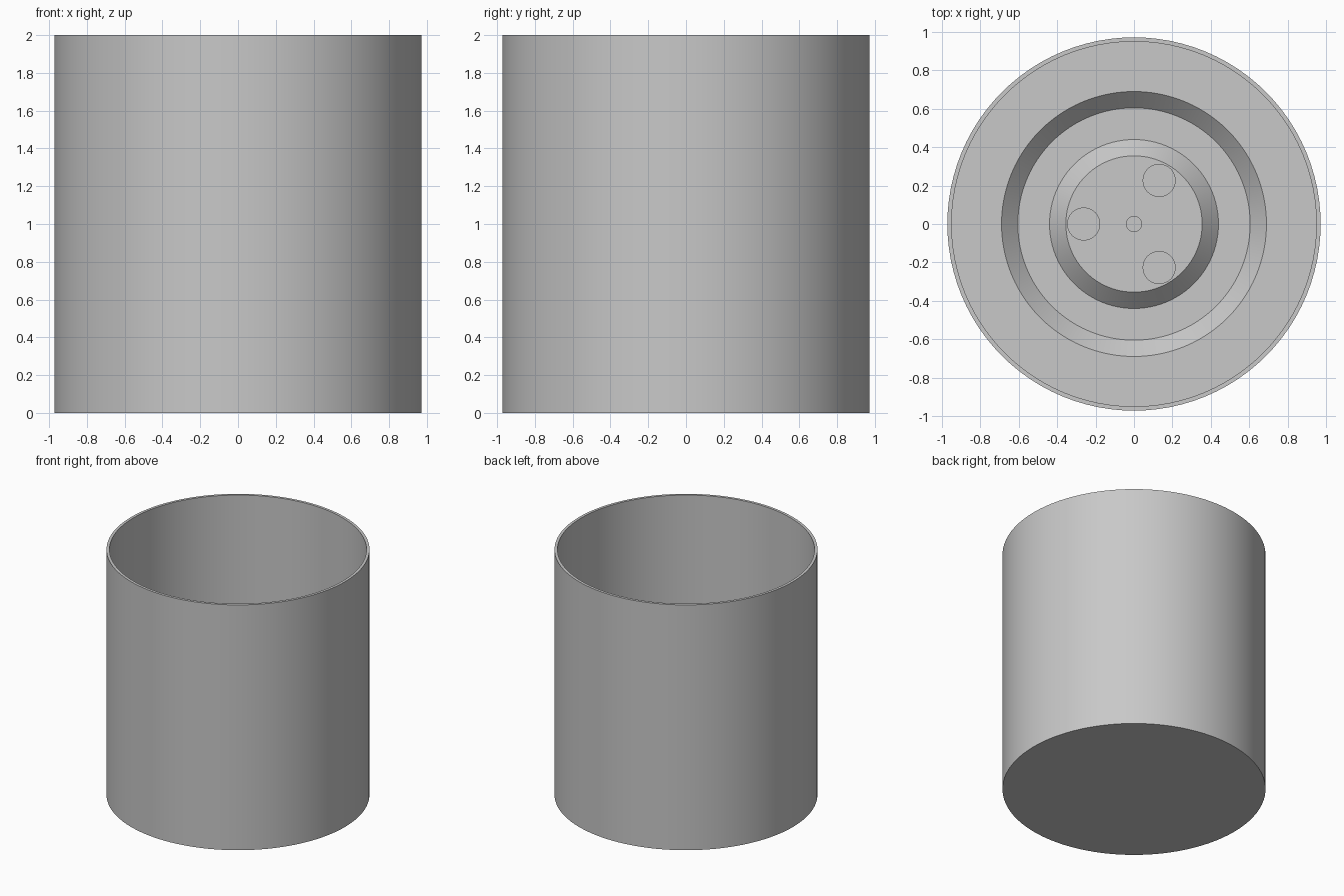
import bpy, bmesh, math

if "Cube" in bpy.data.objects:
    bpy.data.objects.remove(bpy.data.objects["Cube"])

SEG = 96
FLOOR = 0.11      # inner floor height
TROUGH = 0.025    # bottom of the annular groove

grey = bpy.data.materials.new("plain grey")
grey.diffuse_color = (0.58, 0.58, 0.58, 1)
grey.use_nodes = True
grey.node_tree.nodes["Principled BSDF"].inputs["Base Color"].default_value = grey.diffuse_color


def finish(obj):
    obj.data.materials.append(grey)
    bpy.ops.object.select_all(action='DESELECT')
    obj.select_set(True)
    bpy.context.view_layer.objects.active = obj
    bpy.ops.object.shade_smooth_by_angle(angle=math.radians(30))


def lathe(name, profile):
    """Revolve (radius, z) points about z; both ends lie on the axis."""
    bm = bmesh.new()
    rings = []
    for r, z in profile:
        if r == 0:
            rings.append([bm.verts.new((0, 0, z))])
        else:
            rings.append([bm.verts.new((r * math.cos(math.tau * i / SEG),
                                        r * math.sin(math.tau * i / SEG), z))
                          for i in range(SEG)])
    for a, b in zip(rings, rings[1:]):
        for i in range(SEG):
            j = (i + 1) % SEG
            if len(a) == 1:
                bm.faces.new((a[0], b[j], b[i]))
            elif len(b) == 1:
                bm.faces.new((a[i], a[j], b[0]))
            else:
                bm.faces.new((a[i], a[j], b[j], b[i]))
    bmesh.ops.recalc_face_normals(bm, faces=bm.faces[:])
    mesh = bpy.data.meshes.new(name)
    bm.to_mesh(mesh)
    bm.free()
    obj = bpy.data.objects.new(name, mesh)
    bpy.context.collection.objects.link(obj)
    finish(obj)


def boss(name, x, y, radius, height):
    base = FLOOR - 0.02
    bpy.ops.mesh.primitive_cylinder_add(
        vertices=48, radius=radius, depth=height + 0.02,
        location=(x, y, base + (height + 0.02) / 2))
    obj = bpy.context.object
    obj.name = name
    finish(obj)


# Open can: flat underside, thin wall, floor with a sloped groove
lathe("can_body", [
    (0, 0), (0.972, 0), (0.972, 2), (0.95, 2), (0.95, FLOOR),
    (0.69, FLOOR), (0.605, TROUGH), (0.44, TROUGH), (0.355, FLOOR), (0, FLOOR)])

# Three low round bosses around a small centre one
for k in range(3):
    a = math.radians(60 + 120 * k)
    boss(f"floor_boss_{k + 1}", 0.262 * math.cos(a), 0.262 * math.sin(a), 0.086, 0.03)
boss("centre_boss", 0, 0, 0.042, 0.03)
